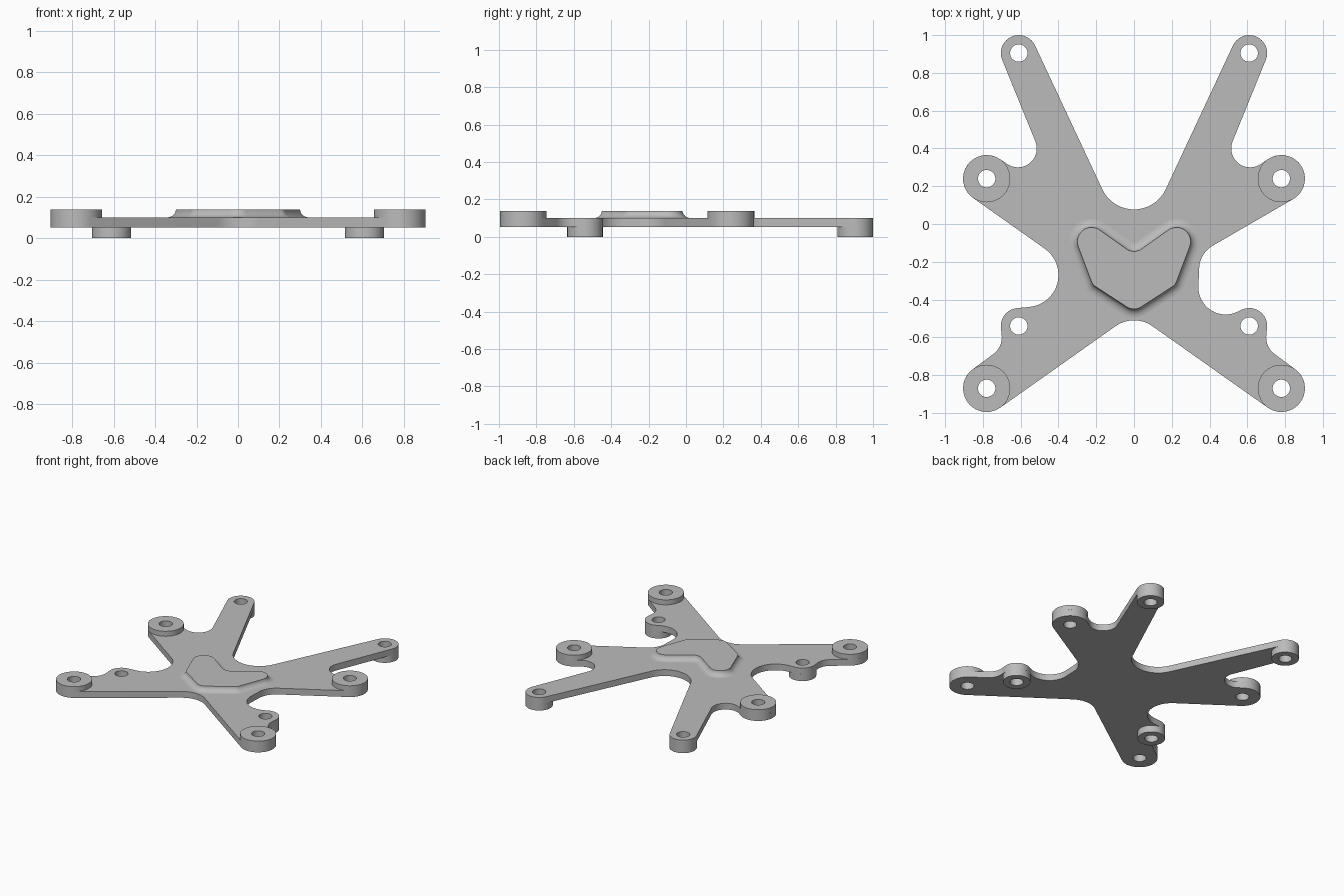
import bpy, bmesh, math

if "Cube" in bpy.data.objects:
    bpy.data.objects.remove(bpy.data.objects["Cube"], do_unlink=True)

grey = bpy.data.materials.new("plain grey")
grey.use_nodes = True
grey.diffuse_color = (0.5, 0.5, 0.5, 1)
grey.node_tree.nodes["Principled BSDF"].inputs["Base Color"].default_value = (0.5, 0.5, 0.5, 1)

PLATE_LOW, PLATE_TOP, BOSS_TOP = 0.052, 0.10, 0.138
BIG, SMALL, HOLE = 0.125, 0.095, 0.046
TAU = 2 * math.pi


def belt(circles, grow=0, steps=18):
    """Counter-clockwise outline of arcs joined by tangent lines.
    Each circle is (x, y, r); a negative r makes a concave arc."""
    circles = [(x, y, r + grow) for x, y, r in circles]
    n = len(circles)
    normals = []
    for i in range(n):
        (ax, ay, ar), (bx, by, br) = circles[i], circles[(i + 1) % n]
        ratio = (ar - br) / math.hypot(bx - ax, by - ay)
        normals.append(math.atan2(by - ay, bx - ax) - math.acos(max(-1, min(1, ratio))))
    points = []
    for i, (x, y, r) in enumerate(circles):
        start, end = normals[i - 1], normals[i]
        sweep = (end - start) % TAU if r > 0 else -((start - end) % TAU)
        for k in range(steps + 1):
            t = start + sweep * k / steps
            points.append((x + r * math.cos(t), y + r * math.sin(t)))
    return points


def ring(x, y, r, steps=40):
    return [(x + r * math.cos(TAU * k / steps), y + r * math.sin(TAU * k / steps))
            for k in range(steps)]


def finish(name, bm):
    bmesh.ops.recalc_face_normals(bm, faces=bm.faces)
    mesh = bpy.data.meshes.new(name)
    bm.to_mesh(mesh)
    bm.free()
    mesh.materials.append(grey)
    obj = bpy.data.objects.new(name, mesh)
    bpy.context.collection.objects.link(obj)
    bpy.ops.object.select_all(action='DESELECT')
    obj.select_set(True)
    bpy.context.view_layer.objects.active = obj
    bpy.ops.object.shade_smooth_by_angle(angle=math.radians(35))
    return obj


def slab(name, loops, low, high):
    """Flat solid from an outer loop and hole loops."""
    bm = bmesh.new()
    for loop in loops:
        verts = [bm.verts.new((x, y, low)) for x, y in loop]
        for i, v in enumerate(verts):
            bm.edges.new((verts[i - 1], v))
    bmesh.ops.triangle_fill(bm, use_beauty=True, edges=bm.edges[:])
    result = bmesh.ops.extrude_face_region(bm, geom=bm.faces[:], use_keep_orig=True)
    top = [g for g in result["geom"] if isinstance(g, bmesh.types.BMVert)]
    bmesh.ops.translate(bm, verts=top, vec=(0, 0, high - low))
    return finish(name, bm)


def mirrored(circles):
    return [(-x, y, r) for x, y, r in reversed(circles)]


# Mounting points, for the +x side
big_bosses = {"front": (0.78, -0.87), "middle": (0.78, 0.24)}
small_bosses = {"front": (0.61, -0.54), "back": (0.61, 0.905)}

# Plate outline: the two sides differ only at the waist
lower = [(*big_bosses["front"], BIG), (0.81, -0.60, -0.11), (*small_bosses["front"], SMALL)]
upper = [(*big_bosses["middle"], BIG), (0.615, 0.40, -0.10), (*small_bosses["back"], SMALL)]
left_waist = [(0.485, -0.335, -0.144), (0.49, -0.24, -0.145)]
right_waist = [(0.57, -0.27, -0.17)]
outline = ([(0, -0.68, -0.17)] + lower + left_waist + upper
           + [(0, 0.262, -0.185)] + mirrored(lower + right_waist + upper))

holes = [ring(side * x, y, HOLE) for side in (1, -1)
         for x, y in (*big_bosses.values(), *small_bosses.values())]
slab("arm_plate", [belt(outline)] + holes, PLATE_LOW, PLATE_TOP)

# Bosses: large ones rise above the plate, small ones hang below it
for side, label in ((1, "left"), (-1, "right")):
    for place, (x, y) in big_bosses.items():
        slab(f"{place}_{label}_raised_boss",
             [ring(side * x, y, BIG), ring(side * x, y, HOLE)], PLATE_TOP, BOSS_TOP)
    for place, (x, y) in small_bosses.items():
        slab(f"{place}_{label}_foot_boss",
             [ring(side * x, y, SMALL), ring(side * x, y, HOLE)], 0, PLATE_LOW)

# Central raised pad with a coved edge blending into the plate
half = [(0.178, -0.288, 0.05), (0.225, -0.093, 0.075)]
pad = [(0, -0.38, 0.07)] + half + [(0, -0.075, -0.07)] + mirrored(half)
bm = bmesh.new()
previous = None
COVE_STEPS = 6
for k in range(COVE_STEPS + 1):
    a = math.pi / 2 * k / COVE_STEPS
    z = PLATE_TOP + (BOSS_TOP - PLATE_TOP) * (1 - math.cos(a))
    level = [bm.verts.new((x, y, z)) for x, y in belt(pad, 0.045 * (1 - math.sin(a)), 10)]
    if previous:
        for i in range(len(level)):
            bm.faces.new((previous[i - 1], previous[i], level[i], level[i - 1]))
    previous = level
bm.faces.new(previous)
finish("center_pad", bm)
